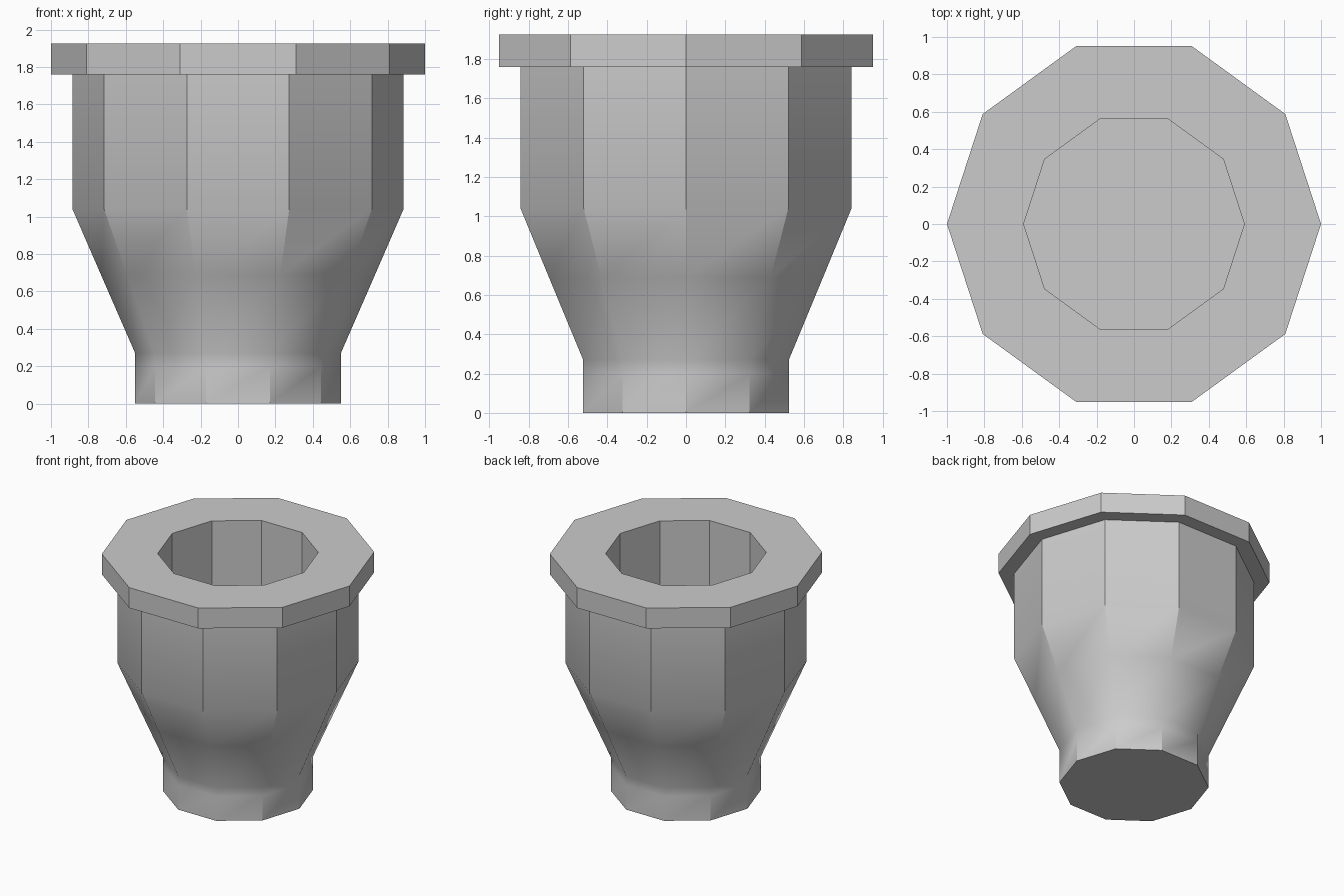
import bpy, bmesh
from math import cos, sin, pi

if "Cube" in bpy.data.objects:
    bpy.data.objects.remove(bpy.data.objects["Cube"])

SIDES = 10

# Profile (radius, height) from the base, up the outside, over the rim and down the bore
profile = [(0.55, 0.0), (0.55, 0.2), (0.55, 0.27), (0.733, 0.69), (0.885, 1.04),
           (0.885, 1.76), (1.0, 1.76), (1.0, 1.925), (0.59, 1.925), (0.59, 0.95)]
soft_rings = {1, 2, 3, 4}      # gentle bends shaded smoothly
soft_uprights = {1, 2}         # corner edges that fade out on the neck

bm = bmesh.new()
rings = [[bm.verts.new((r * cos(2 * pi * i / SIDES), r * sin(2 * pi * i / SIDES), z))
          for i in range(SIDES)] for r, z in profile]

# Walls and rim
for lower, upper in zip(rings, rings[1:]):
    for i in range(SIDES):
        j = (i + 1) % SIDES
        bm.faces.new((lower[i], lower[j], upper[j], upper[i]))

# Base and bore floor
bm.faces.new(rings[0][::-1])
bm.faces.new(rings[-1])

# Shading: crisp corners, blended lower neck
for f in bm.faces:
    f.smooth = True
for e in bm.edges:
    e.smooth = False
for k in soft_rings:
    for i in range(SIDES):
        bm.edges.get((rings[k][i], rings[k][(i + 1) % SIDES])).smooth = True
for k in soft_uprights:
    for i in range(SIDES):
        bm.edges.get((rings[k][i], rings[k + 1][i])).smooth = True

mesh = bpy.data.meshes.new("flared_pot")
bm.to_mesh(mesh)
bm.free()
bpy.context.collection.objects.link(bpy.data.objects.new("flared_pot", mesh))
